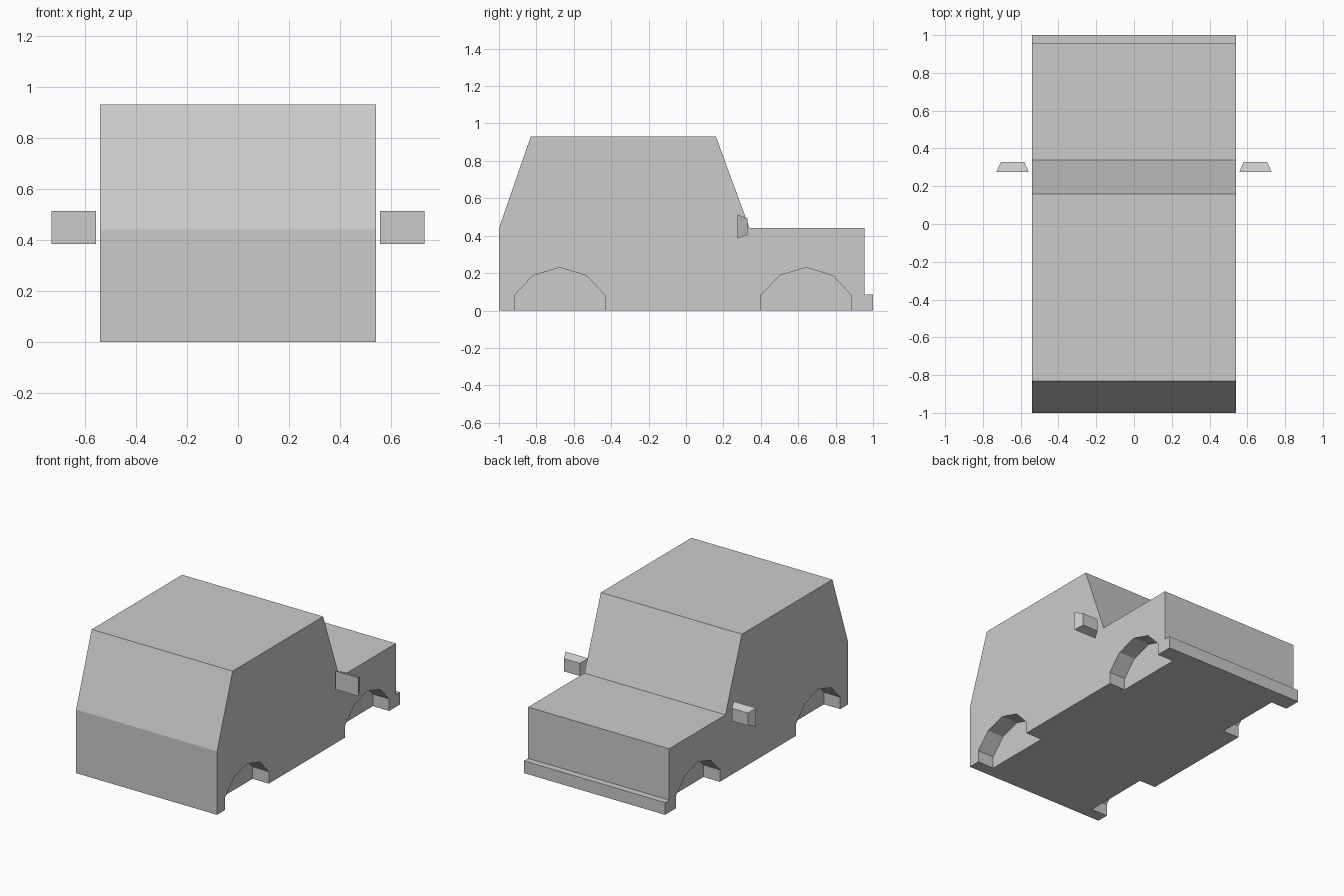
import bpy, bmesh

if "Cube" in bpy.data.objects:
    bpy.data.objects.remove(bpy.data.objects["Cube"])


def link(name, bm):
    bmesh.ops.recalc_face_normals(bm, faces=bm.faces[:])
    mesh = bpy.data.meshes.new(name)
    bm.to_mesh(mesh)
    bm.free()
    obj = bpy.data.objects.new(name, mesh)
    bpy.context.collection.objects.link(obj)
    return obj


def extrude_profile(name, profile, x0, x1):
    """Extrude a side profile of (y, z) points between x0 and x1."""
    bm = bmesh.new()
    face = bm.faces.new([bm.verts.new((x0, y, z)) for y, z in profile])
    geom = bmesh.ops.extrude_face_region(bm, geom=[face])["geom"]
    bmesh.ops.translate(bm, vec=(x1 - x0, 0, 0),
                        verts=[v for v in geom if isinstance(v, bmesh.types.BMVert)])
    return link(name, bm)


HALF_WIDTH, WELL_DEPTH = 0.54, 0.125

# Body shell: cabin, long flat deck and low bumper in one profile
body = extrude_profile("body", [
    (-1, 0), (-1, 0.44), (-0.83, 0.93), (0.16, 0.93), (0.34, 0.44),
    (0.955, 0.44), (0.955, 0.085), (1, 0.085), (1, 0)], -HALF_WIDTH, HALF_WIDTH)

# Faceted wheel wells cut into both sides
for end, cy in (("front", -0.675), ("back", 0.642)):
    for side, s in (("left", -1), ("right", 1)):
        arch = [(-0.241, -0.1), (-0.241, 0.083), (-0.142, 0.187), (0, 0.23),
                (0.142, 0.187), (0.241, 0.083), (0.241, -0.1)]
        cutter = extrude_profile(f"{end}_{side}_well_cutter",
                                 [(cy + y, z) for y, z in arch],
                                 s * (HALF_WIDTH - WELL_DEPTH), s * (HALF_WIDTH + 0.1))
        cutter.hide_render = True
        mod = body.modifiers.new(f"{end}_{side}_well", 'BOOLEAN')
        mod.operation, mod.solver, mod.object = 'DIFFERENCE', 'EXACT', cutter
        bpy.context.view_layer.objects.active = body
        bpy.ops.object.modifier_apply(modifier=mod.name)
        bpy.data.objects.remove(cutter)

# Tapered side mirrors, floating just off the body
for side, s in (("left", -1), ("right", 1)):
    bm = bmesh.new()
    bmesh.ops.create_cube(bm, size=1)
    for v in bm.verts:
        w, h = (0.173, 0.128) if v.co.y < 0 else (0.122, 0.088)
        v.co = (s * 0.643 + v.co.x * w, 0.302 + v.co.y * 0.055, 0.449 + v.co.z * h)
    link(f"{side}_mirror", bm)
